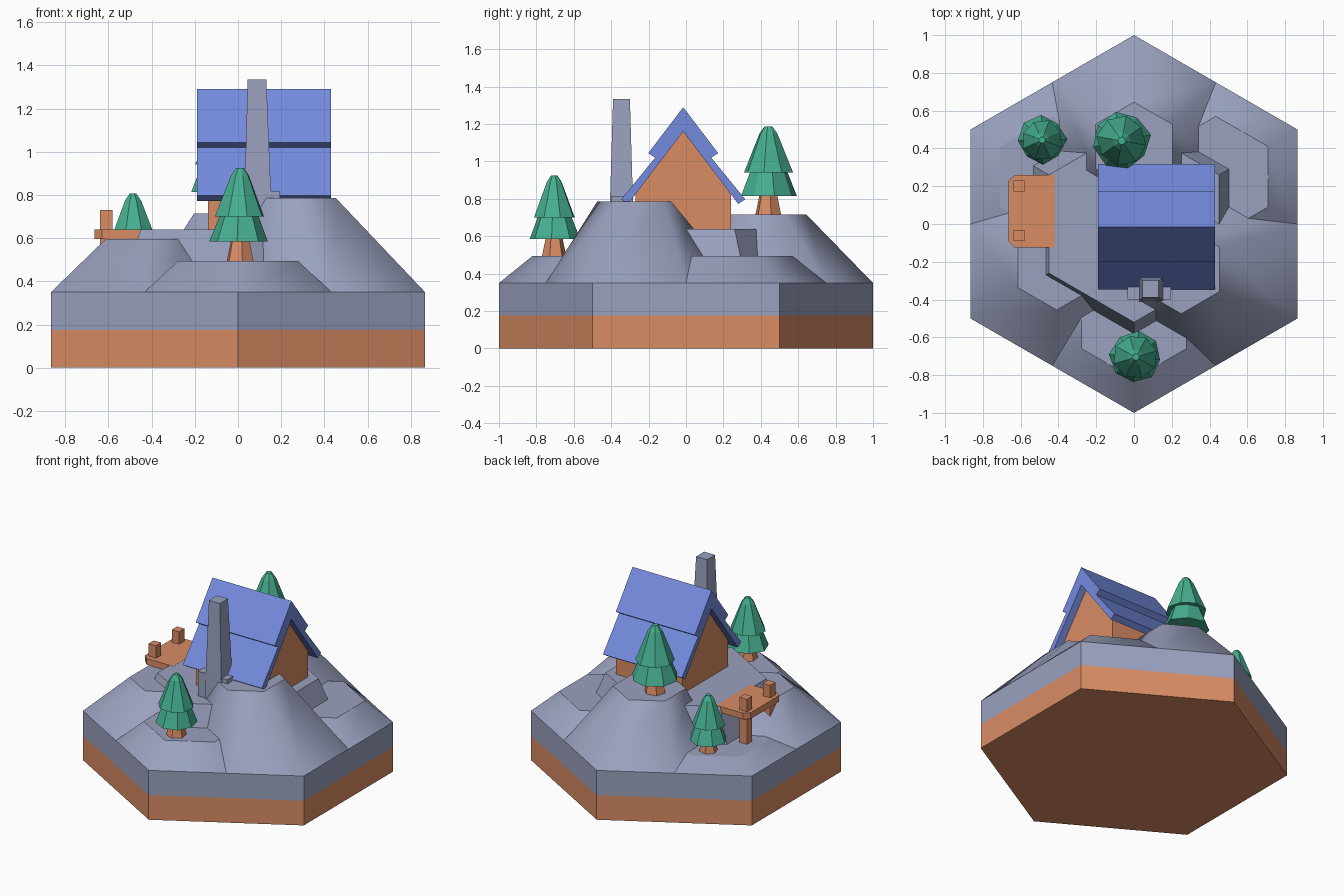
import bpy, bmesh, math, random
from mathutils import Vector

if "Cube" in bpy.data.objects:
    bpy.data.objects.remove(bpy.data.objects["Cube"])

random.seed(4)


def mat(name, r, g, b):
    m = bpy.data.materials.new(name)
    lin = [((c / 255 + 0.055) / 1.055) ** 2.4 for c in (r, g, b)]
    m.diffuse_color = (*lin, 1)
    m.use_nodes = True
    m.node_tree.nodes["Principled BSDF"].inputs["Base Color"].default_value = m.diffuse_color
    return m


STONE = mat("blue grey stone", 154, 161, 190)
CLAY = mat("orange clay and wood", 217, 140, 100)
BLUE = mat("blue roof", 116, 139, 222)
GREEN = mat("pine green", 70, 175, 145)


def finish(name, bm, material):
    bmesh.ops.recalc_face_normals(bm, faces=bm.faces)
    me = bpy.data.meshes.new(name)
    bm.to_mesh(me)
    bm.free()
    me.materials.append(material)
    ob = bpy.data.objects.new(name, me)
    bpy.context.collection.objects.link(ob)
    return ob


def ring(x, y, z, r, n=6, turn=math.pi / 2, jitter=0.0):
    pts = []
    for i in range(n):
        a = turn + i * math.tau / n
        k = r * (1 + random.uniform(-jitter, jitter))
        pts.append(Vector((x + k * math.cos(a), y + k * math.sin(a), z)))
    return pts


def loft(name, rings, material, smooth=False):
    """Skin a stack of equal rings; caps stay flat, sides may be smooth."""
    bm = bmesh.new()
    rows = [[bm.verts.new(p) for p in r] for r in rings]
    n = len(rows[0])
    for lo, hi in zip(rows, rows[1:]):
        for i in range(n):
            f = bm.faces.new((lo[i], lo[(i + 1) % n], hi[(i + 1) % n], hi[i]))
            f.smooth = smooth
    for cap in (rows[0], rows[-1]):
        f = bm.faces.new(cap)
        for e in f.edges:
            e.smooth = False
    return finish(name, bm, material)


def rect(x0, x1, y0, y1, z):
    return [Vector(p) for p in ((x0, y0, z), (x1, y0, z), (x1, y1, z), (x0, y1, z))]


def block(name, x, y, z0, z1, sx, sy, material):
    r = (x - sx / 2, x + sx / 2, y - sy / 2, y + sy / 2)
    return loft(name, [rect(*r, z0), rect(*r, z1)], material)


def extrude_x(name, profile, x0, x1, material):
    return loft(name, [[Vector((x, y, z)) for y, z in profile] for x in (x0, x1)], material)


# hexagonal ground slab: clay layer below, stone layer above
loft("ground_clay", [ring(0, 0, 0, 1), ring(0, 0, 0.175, 1)], CLAY)
loft("ground_stone", [ring(0, 0, 0.175, 1), ring(0, 0, 0.35, 1)], STONE)

# central plateau and the six hills, one per corner of the slab
loft("plateau", [ring(0, 0, 0.35, 0.64), ring(0, 0, 0.64, 0.52)], STONE)
hills = {  # name: (corner angle, top centre, top height, top radius)
    "front": (-90, (0, -0.5), 0.495, 0.32),
    "front_right": (-30, (0.25, -0.24), 0.785, 0.235),
    "back_right": (30, (0.433, 0.25), 0.495, 0.32),
    "back": (90, (0, 0.41), 0.715, 0.235),
    "back_left": (150, (-0.433, 0.25), 0.41, 0.32),
    "front_left": (210, (-0.41, -0.22), 0.595, 0.235),
}
for name, (ang, (tx, ty), h, r) in hills.items():
    a = math.radians(ang)
    loft("hill_" + name,
         [ring(0.5 * math.cos(a), 0.5 * math.sin(a), 0.35, 0.5), ring(tx, ty, h, r)],
         STONE, smooth=True)

# house walls with gable ends
YC = -0.015
extrude_x("house_walls",
          [(YC - 0.255, 0.63), (YC + 0.255, 0.63), (YC + 0.255, 0.825),
           (YC, 1.16), (YC - 0.255, 0.825)], -0.14, 0.38, CLAY)

# roof slopes: thick upper course over a thinner lower course
for side, s in (("back", 1), ("front", -1)):
    pts = [(0, 1.29), (0.187, 1.044), (0.15, 1.02), (0.332, 0.797), (0.294, 0.773), (0, 1.16)]
    extrude_x("roof_" + side, [(YC + s * y, z) for y, z in pts], -0.19, 0.43, BLUE)

# chimney and its footing
loft("chimney", [rect(0.026, 0.158, -0.41, -0.28, 0.62),
                 rect(0.03, 0.153, -0.406, -0.284, 0.80),
                 rect(0.045, 0.131, -0.39, -0.30, 1.335)], STONE)
block("chimney_footing", 0.08, -0.367, 0.6, 0.815, 0.23, 0.065, STONE)

# lookout deck with chamfered outer corners, posts and legs
c = 0.035
deck = [(-0.42, -0.125), (-0.42, 0.26), (-0.665 + c, 0.26), (-0.665, 0.26 - c),
        (-0.665, -0.125 + c), (-0.665 + c, -0.125)]
loft("deck", [[Vector((x, y, z)) for x, y in deck] for z in (0.597, 0.641)], CLAY)
for i, y in enumerate((-0.06, 0.2)):
    block(f"deck_post_{i}", -0.61, y, 0.64, 0.73, 0.058, 0.058, CLAY)
    block(f"deck_leg_{i}", -0.61, y, 0.35, 0.598, 0.058, 0.058, CLAY)


# pine trees: flared trunk and two foliage tiers
def tree(name, x, y, z, s):
    def tier(part, rows, n, mtl, turn, jitter):
        st = random.getstate()
        rings = []
        for h, r in rows:
            random.setstate(st)  # same irregularity on every ring
            rings.append(ring(x, y, z + h * s, r * s, n, turn, jitter))
        loft(f"{name}_{part}", rings, mtl)

    t = random.uniform(0, 1)
    tier("trunk", [(-0.02, 0.07), (0.12, 0.04)], 6, CLAY, t, 0)
    tier("lower_foliage", [(0.09, 0.136), (0.235, 0.08)], 8, GREEN, t, 0.06)
    tier("upper_foliage", [(0.205, 0.118), (0.395, 0.043), (0.43, 0.018)], 8, GREEN, t + 0.4, 0.05)


tree("front_tree", 0.01, -0.705, 0.495, 1.0)
tree("back_tree", -0.065, 0.44, 0.715, 1.1)
tree("left_tree", -0.487, 0.445, 0.41, 0.92)
